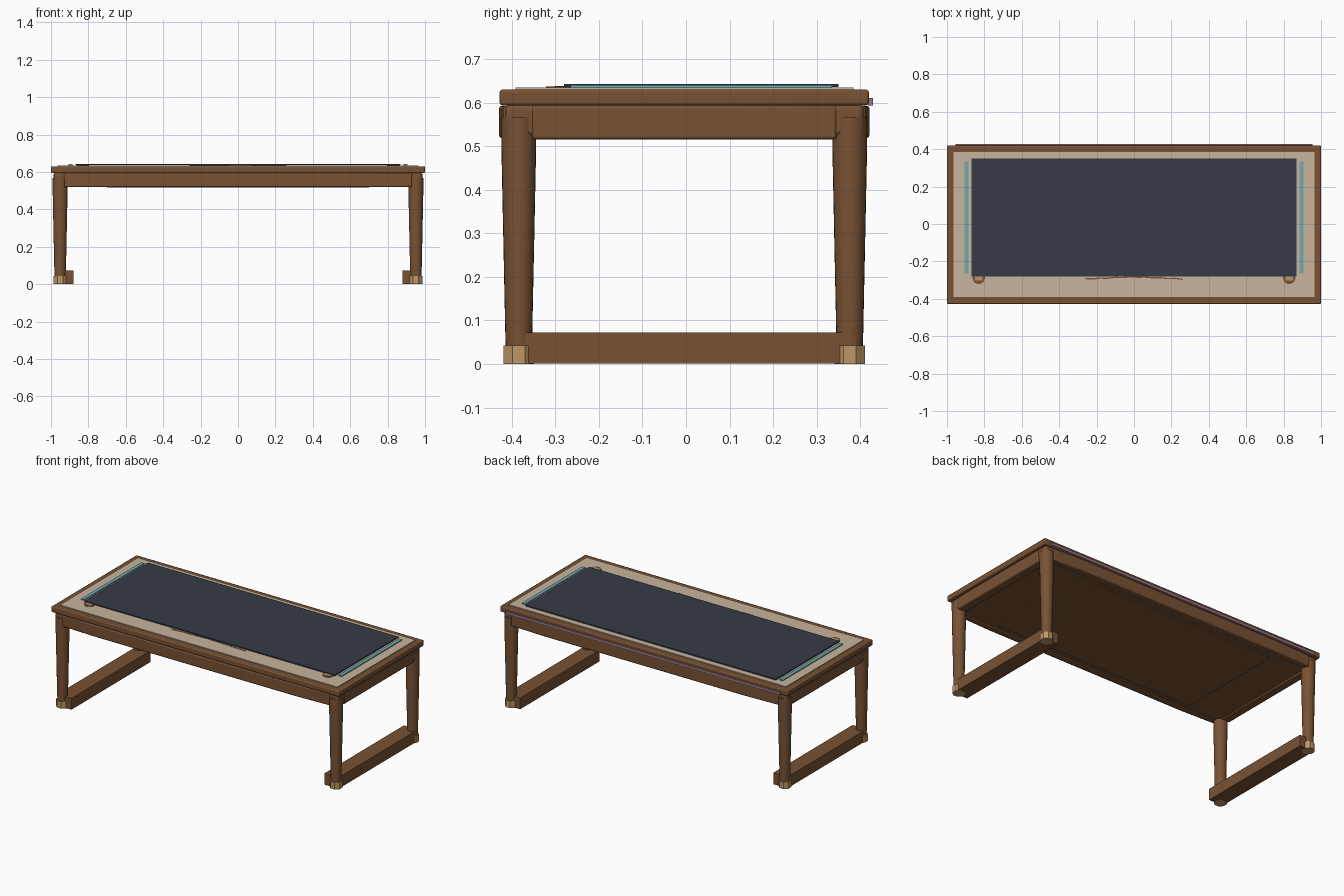
import bpy, bmesh, math

old = bpy.data.objects.get("Cube")
if old:
    bpy.data.objects.remove(old, do_unlink=True)


def material(name, r, g, b):
    m = bpy.data.materials.new(name)
    m.use_nodes = True
    m.diffuse_color = (r, g, b, 1)
    m.node_tree.nodes["Principled BSDF"].inputs["Base Color"].default_value = (r, g, b, 1)
    return m


wood = material("walnut wood", 0.19, 0.085, 0.034)
linen = material("pale linen", 0.58, 0.46, 0.34)
slate = material("dark slate", 0.036, 0.043, 0.063)
teal = material("teal trim", 0.16, 0.40, 0.44)
brass = material("brass", 0.52, 0.31, 0.14)
mauve = material("mauve trim", 0.33, 0.18, 0.23)


def finish(name, bm, mat, bevel=0, segments=2, smooth=False):
    bmesh.ops.recalc_face_normals(bm, faces=bm.faces)
    mesh = bpy.data.meshes.new(name)
    bm.to_mesh(mesh)
    bm.free()
    mesh.materials.append(mat)
    ob = bpy.data.objects.new(name, mesh)
    bpy.context.collection.objects.link(ob)
    if bevel:
        mod = ob.modifiers.new("edge", 'BEVEL')
        mod.width, mod.segments = bevel, segments
    if smooth:
        bpy.ops.object.select_all(action='DESELECT')
        ob.select_set(True)
        bpy.context.view_layer.objects.active = ob
        bpy.ops.object.shade_smooth_by_angle(angle=math.radians(35))
    return ob


def prism(name, outline, z0, z1, mat, **kw):
    """Extrude a plan outline upward."""
    bm = bmesh.new()
    face = bm.faces.new([bm.verts.new((x, y, z0)) for x, y in outline])
    up = bmesh.ops.extrude_face_region(bm, geom=[face])["geom"]
    bmesh.ops.translate(bm, vec=(0, 0, z1 - z0),
                        verts=[v for v in up if isinstance(v, bmesh.types.BMVert)])
    return finish(name, bm, mat, **kw)


def box(name, x0, x1, y0, y1, z0, z1, mat, **kw):
    return prism(name, [(x0, y0), (x1, y0), (x1, y1), (x0, y1)], z0, z1, mat, **kw)


def lathe(name, x, y, rings, sides, mat, turn=0, **kw):
    """Stack of round rings given as (radius, height)."""
    bm = bmesh.new()
    loops = []
    for r, z in rings:
        loops.append([bm.verts.new((x + r * math.cos(a), y + r * math.sin(a), z))
                      for a in (math.tau * i / sides + turn for i in range(sides))])
    for low, high in zip(loops, loops[1:]):
        for i in range(sides):
            j = (i + 1) % sides
            bm.faces.new((low[i], low[j], high[j], high[i]))
    bm.faces.new(loops[0])
    bm.faces.new(loops[-1])
    return finish(name, bm, mat, **kw)


MID = -0.004  # depth centre of the frame

# Table top and inlaid panel
box("table_top", -1, 1, -0.428, 0.42, 0.594, 0.63, wood, bevel=0.006, smooth=True)
box("top_panel", -0.965, 0.965, -0.391, 0.385, 0.628, 0.635, linen)
box("back_trim", -0.955, 0.955, 0.418, 0.429, 0.594, 0.611, mauve)

# Apron body with gently bowed front and back rails
box("apron", -0.984, 0.984, MID - 0.412, MID + 0.412, 0.523, 0.596, wood,
    bevel=0.012, segments=3, smooth=True)
box("apron_underside", -0.7, 0.7, MID - 0.35, MID + 0.35, 0.516, 0.53, wood, bevel=0.004)
for name, s in (("front_rail", -1), ("back_rail", 1)):
    bow = [(-0.93, 0.38), (0.93, 0.38), (0.93, 0.416), (0.7, 0.425),
           (-0.7, 0.425), (-0.93, 0.416)]
    prism(name, [(x, MID + s * y) for x, y in bow], 0.519, 0.593, wood,
          bevel=0.006, smooth=True)

for side, s in (("left", 1), ("right", -1)):
    # Tapered legs with faceted brass feet
    for end, e in (("front", -1), ("back", 1)):
        x, y = s * 0.951, MID + e * 0.38
        lathe(f"{side}_{end}_leg", x, y, [(0.029, 0.02), (0.031, 0.07), (0.040, 0.50), (0.040, 0.567)],
              24, wood, smooth=True)
        lathe(f"{side}_{end}_foot", x, y, [(0.0375, 0), (0.0375, 0.043)], 8, brass,
              turn=math.pi / 8)
    # Floor runner and end apron
    xs = sorted((s * 0.88, s * 0.978))
    box(f"{side}_runner", *xs, MID - 0.394, MID + 0.394, 0.001, 0.072, wood)
    xs = sorted((s * 0.93, s * 0.986))
    box(f"{side}_end_rail", *xs, MID - 0.35, MID + 0.35, 0.516, 0.593, wood,
        bevel=0.006, smooth=True)
    # Teal strip beside the mat
    xs = sorted((s * 0.885, s * 0.907))
    box(f"{side}_trim_strip", *xs, -0.265, 0.335, 0.634, 0.641, teal)
    # Round rest under the mat's front corner
    lathe(f"{side}_mat_rest", s * 0.83, -0.288, [(0.033, 0.634), (0.033, 0.6375)], 20, wood)
    box(f"{side}_rest_inlay", s * 0.83 - 0.021, s * 0.83 + 0.021, -0.302, -0.27,
        0.636, 0.6383, brass)

# Mat and the thin wavy inlay in front of it
box("mat", -0.87, 0.87, -0.28, 0.35, 0.636, 0.643, slate)
wave = [(-0.26 + 0.04 * i, -0.284 - 0.012 * abs(i - 6.5) / 6.5 - 0.003 * (i % 2))
        for i in range(14)]
prism("wavy_inlay", wave + [(x, y + 0.007) for x, y in reversed(wave)],
      0.634, 0.6365, wood)
